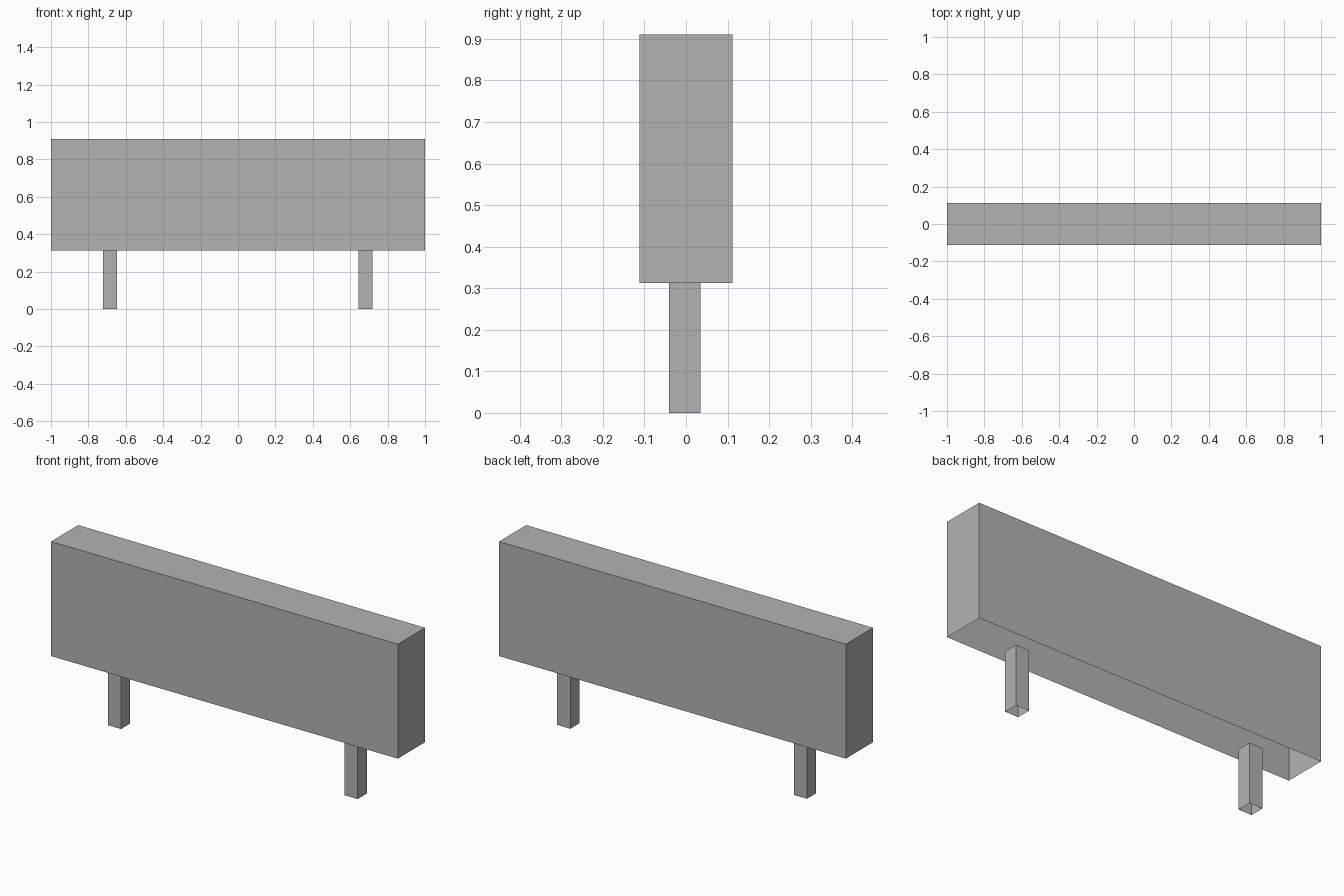
import bpy
import bmesh
from mathutils import Matrix, Vector

cube = bpy.data.objects.get("Cube")
if cube:
    bpy.data.objects.remove(cube, do_unlink=True)

# Single plain grey
grey = bpy.data.materials.new("plain_grey")
grey.use_nodes = True
colour = (0.45, 0.45, 0.45, 1)
grey.diffuse_color = colour
grey.node_tree.nodes["Principled BSDF"].inputs["Base Color"].default_value = colour


def open_box(name, low, high):
    """Box spanning two corners, with no underside."""
    low, high = Vector(low), Vector(high)
    bm = bmesh.new()
    bmesh.ops.create_cube(bm, size=1)
    bm.normal_update()
    underside = [f for f in bm.faces if f.normal.z < -0.5]
    bmesh.ops.delete(bm, geom=underside, context='FACES_ONLY')
    place = Matrix.Translation((low + high) / 2) @ Matrix.Diagonal((*(high - low), 1))
    bmesh.ops.transform(bm, matrix=place, verts=bm.verts)
    mesh = bpy.data.meshes.new(name)
    bm.to_mesh(mesh)
    bm.free()
    mesh.materials.append(grey)
    obj = bpy.data.objects.new(name, mesh)
    bpy.context.collection.objects.link(obj)


# Long panel, hollow and open below
BASE = 0.313
open_box("panel", (-1, -0.112, BASE), (1, 0.112, 0.91))

# Two square posts, open at the foot
for name, x in (("right_post", -0.722), ("left_post", 0.643)):
    open_box(name, (x, -0.041, 0), (x + 0.076, 0.035, BASE))
